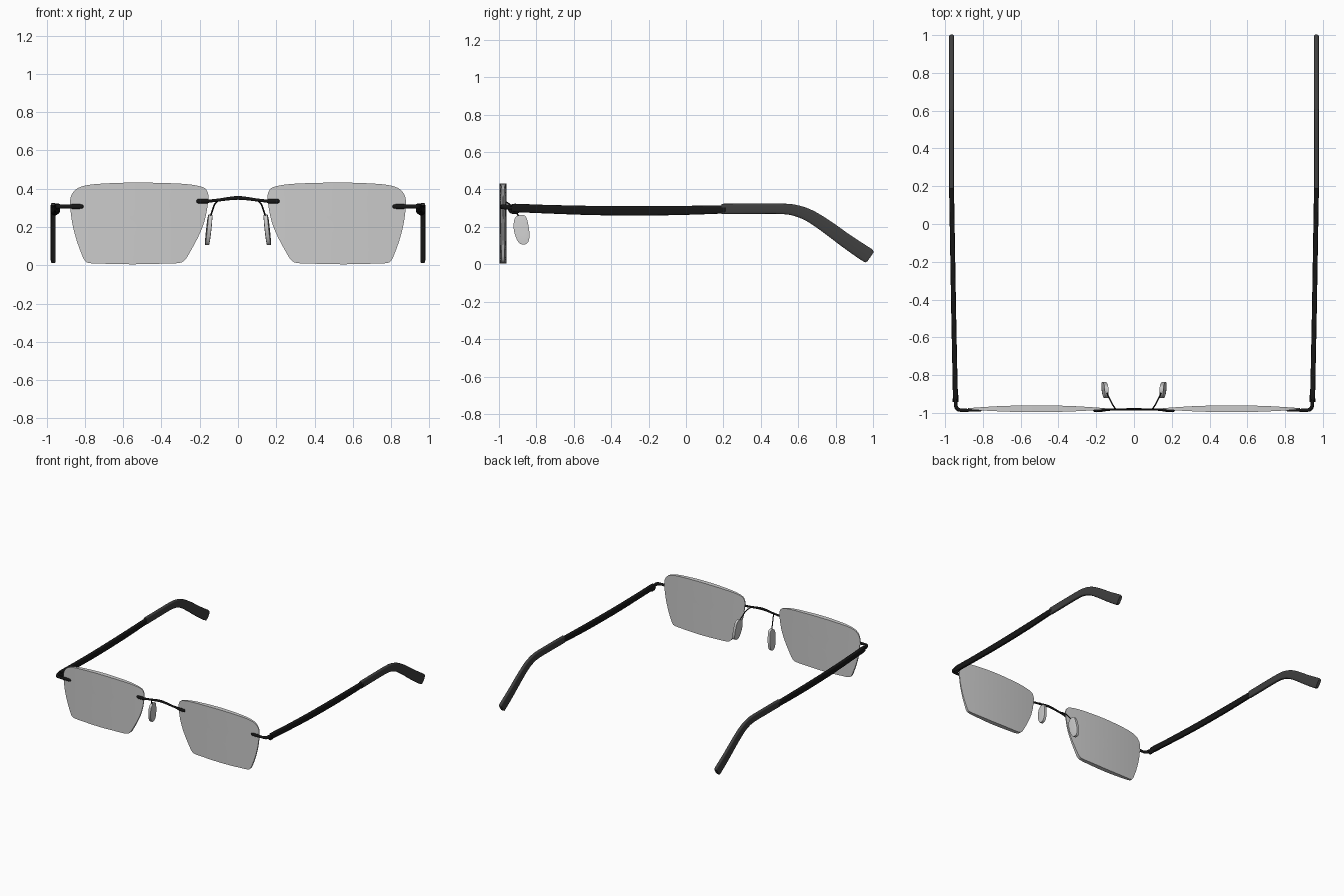
import bpy, bmesh, math
from mathutils import Vector


def material(name, rgba):
    m = bpy.data.materials.new(name)
    m.diffuse_color = rgba
    return m


BLACK = material("black", (0.008, 0.008, 0.008, 1))
DARK = material("dark_grey", (0.05, 0.05, 0.05, 1))
LENS = material("lens_grey", (0.55, 0.55, 0.55, 0.5))
PAD = material("pad_grey", (0.68, 0.68, 0.68, 0.7))


def finish(name, bm, mat, mirror=True):
    bmesh.ops.recalc_face_normals(bm, faces=bm.faces)
    me = bpy.data.meshes.new(name)
    bm.to_mesh(me)
    bm.free()
    me.materials.append(mat)
    ob = bpy.data.objects.new(name, me)
    bpy.context.collection.objects.link(ob)
    bpy.ops.object.select_all(action="DESELECT")
    ob.select_set(True)
    bpy.context.view_layer.objects.active = ob
    bpy.ops.object.shade_smooth_by_angle(angle=math.radians(35))
    if mirror:
        ob.modifiers.new("Mirror", "MIRROR").use_mirror_merge = False
    return ob


def spline(pts, steps, closed=False):
    """Catmull-Rom through tuples of any length."""
    n = len(pts)
    out = []
    for i in range(n if closed else n - 1):
        if closed:
            p = [pts[(i + k) % n] for k in (-1, 0, 1, 2)]
        else:
            p = [pts[min(max(i + k, 0), n - 1)] for k in (-1, 0, 1, 2)]
        for s in range(steps):
            t = s / steps
            out.append(tuple(0.5 * (2 * b + (c - a) * t + (2 * a - 5 * b + 4 * c - d) * t * t
                                    + (3 * b - a - 3 * c + d) * t ** 3) for a, b, c, d in zip(*p)))
    if not closed:
        out.append(tuple(pts[-1]))
    return out


def sweep(name, stations, mat, sides=16, power=1.0, steps=6, mirror=True):
    """Sweep a superellipse along (x, y, z, half_width, half_height) stations."""
    st = spline(stations, steps)
    bm = bmesh.new()
    rings = []
    for i, s in enumerate(st):
        c = Vector(s[:3])
        tan = (Vector(st[min(i + 1, len(st) - 1)][:3]) - Vector(st[max(i - 1, 0)][:3])).normalized()
        side = tan.cross(Vector((0, 0, 1))).normalized()
        up = side.cross(tan)
        ring = []
        for k in range(sides):
            a = 2 * math.pi * (k + 0.5) / sides
            ca, sa = math.cos(a), math.sin(a)
            ring.append(bm.verts.new(c + side * s[3] * math.copysign(abs(ca) ** power, ca)
                                     + up * s[4] * math.copysign(abs(sa) ** power, sa)))
        rings.append(ring)
    for r0, r1 in zip(rings, rings[1:]):
        for k in range(sides):
            j = (k + 1) % sides
            bm.faces.new((r0[k], r0[j], r1[j], r1[k]))
    bm.faces.new(rings[0])
    bm.faces.new(rings[-1])
    return finish(name, bm, mat, mirror)


def slab(name, outline, centre, surfaces, mat, place, levels=8):
    """Closed outline (u, v) filled with rings, each side offset by a depth function."""
    bm = bmesh.new()
    rims = []
    for depth in surfaces:
        prev = None
        for lv in range(levels, 0, -1):
            f = lv / levels
            pts = [(centre[0] + (u - centre[0]) * f, centre[1] + (v - centre[1]) * f) for u, v in outline]
            ring = [bm.verts.new(place(u, v, depth(u, f))) for u, v in pts]
            if prev:
                for k in range(len(ring)):
                    j = (k + 1) % len(ring)
                    bm.faces.new((prev[k], prev[j], ring[j], ring[k]))
            else:
                rims.append(ring)
            prev = ring
        mid = bm.verts.new(place(*centre, depth(centre[0], 0)))
        for k in range(len(prev)):
            bm.faces.new((prev[k], prev[(k + 1) % len(prev)], mid))
    a, b = rims
    for k in range(len(a)):
        j = (k + 1) % len(a)
        bm.faces.new((a[k], a[j], b[j], b[k]))
    return finish(name, bm, mat)


# Lenses: curved across x only, thickest in the middle
lens_outline = spline([(0.155, 0.35), (0.163, 0.39), (0.19, 0.41), (0.27, 0.424), (0.40, 0.43),
                       (0.55, 0.432), (0.70, 0.427), (0.79, 0.418), (0.845, 0.398), (0.873, 0.36),
                       (0.877, 0.31), (0.866, 0.22), (0.845, 0.135), (0.82, 0.065), (0.803, 0.028),
                       (0.78, 0.012), (0.70, 0.008), (0.55, 0.005), (0.40, 0.008), (0.315, 0.011),
                       (0.28, 0.025), (0.25, 0.07), (0.20, 0.165), (0.17, 0.25)], 4, True)


def bulge(x):
    return max(0.0, 1 - ((x - 0.516) / 0.361) ** 2)


slab("lens", lens_outline, (0.516, 0.22),
     (lambda x, f: -0.982 - 0.014 * bulge(x), lambda x, f: -0.975 + 0.015 * bulge(x)),
     LENS, lambda u, v, d: (u, d, v))

# Bridge: thin arch with thicker clamps on the lenses
sweep("bridge", [(-0.17, -0.984, 0.333, 0.007, 0.009), (-0.10, -0.982, 0.341, 0.006, 0.008),
                 (0, -0.981, 0.352, 0.006, 0.010), (0.10, -0.982, 0.341, 0.006, 0.008),
                 (0.17, -0.984, 0.333, 0.007, 0.009)], BLACK, 12, mirror=False)
sweep("bridge_clamp", [(0.15, -0.985, 0.335, 0.006, 0.007), (0.163, -0.986, 0.335, 0.008, 0.012),
                       (0.205, -0.987, 0.335, 0.008, 0.012), (0.214, -0.987, 0.335, 0.006, 0.008),
                       (0.217, -0.987, 0.335, 0.002, 0.003)], BLACK, 12)

# Nose pad wire and pad
sweep("nose_pad_wire", [(0.095, -0.981, 0.342, 0.004, 0.004), (0.108, -0.965, 0.334, 0.004, 0.004),
                        (0.122, -0.94, 0.318, 0.004, 0.004), (0.134, -0.915, 0.285, 0.004, 0.004),
                        (0.143, -0.895, 0.258, 0.004, 0.004), (0.151, -0.882, 0.23, 0.004, 0.004)],
      BLACK, 8)
pad_outline = spline([(-0.905, 0.257), (-0.88, 0.264), (-0.857, 0.256), (-0.845, 0.22), (-0.837, 0.165),
                      (-0.842, 0.122), (-0.862, 0.106), (-0.89, 0.112), (-0.910, 0.145),
                      (-0.921, 0.19), (-0.919, 0.235)], 4, True)


def pad_place(y, z, d):
    return (0.153 + (0.185 - z) * 0.10 + (y + 0.88) * 0.06 + d, y, z)


slab("nose_pad", pad_outline, (-0.879, 0.185),
     (lambda y, f: -0.010 - 0.003 * (1 - f ** 4), lambda y, f: 0.010 + 0.003 * (1 - f ** 4)),
     PAD, pad_place, 6)

# End piece: clamp on the lens, turning the corner to the temple
sweep("end_piece", [(0.808, -0.986, 0.307, 0.002, 0.003), (0.812, -0.986, 0.307, 0.006, 0.009),
                    (0.825, -0.986, 0.307, 0.008, 0.012), (0.87, -0.986, 0.307, 0.008, 0.012),
                    (0.91, -0.986, 0.307, 0.009, 0.010), (0.932, -0.981, 0.307, 0.010, 0.012),
                    (0.943, -0.965, 0.307, 0.010, 0.014), (0.945, -0.94, 0.305, 0.009, 0.015),
                    (0.946, -0.91, 0.302, 0.009, 0.016)], BLACK, 16)
# Hinge knuckle under the corner
sweep("hinge", [(0.941, -0.945, 0.30, 0.006, 0.012), (0.941, -0.93, 0.292, 0.011, 0.022),
                (0.941, -0.905, 0.290, 0.011, 0.020), (0.942, -0.89, 0.292, 0.006, 0.012)], BLACK, 12)

# Temple arm
sweep("temple", [(0.945, -0.93, 0.303, 0.008, 0.015), (0.9455, -0.915, 0.302, 0.013, 0.022),
                 (0.949, -0.75, 0.295, 0.013, 0.023), (0.955, -0.45, 0.287, 0.013, 0.025),
                 (0.961, -0.10, 0.287, 0.013, 0.025), (0.966, 0.19, 0.293, 0.013, 0.022),
                 (0.966, 0.197, 0.293, 0.012, 0.020)], BLACK, 20, 0.45)

# Curved ear tip
sweep("temple_tip", [(0.966, 0.195, 0.296, 0.012, 0.026), (0.966, 0.203, 0.296, 0.013, 0.028),
                     (0.966, 0.36, 0.297, 0.013, 0.028), (0.966, 0.50, 0.297, 0.013, 0.028),
                     (0.966, 0.58, 0.289, 0.013, 0.030), (0.966, 0.66, 0.260, 0.013, 0.033),
                     (0.966, 0.75, 0.203, 0.013, 0.036), (0.966, 0.85, 0.130, 0.013, 0.038),
                     (0.966, 0.93, 0.075, 0.013, 0.040), (0.966, 0.970, 0.049, 0.013, 0.040),
                     (0.966, 0.980, 0.043, 0.013, 0.037), (0.966, 0.986, 0.039, 0.012, 0.029)],
      DARK, 20, 0.45)
